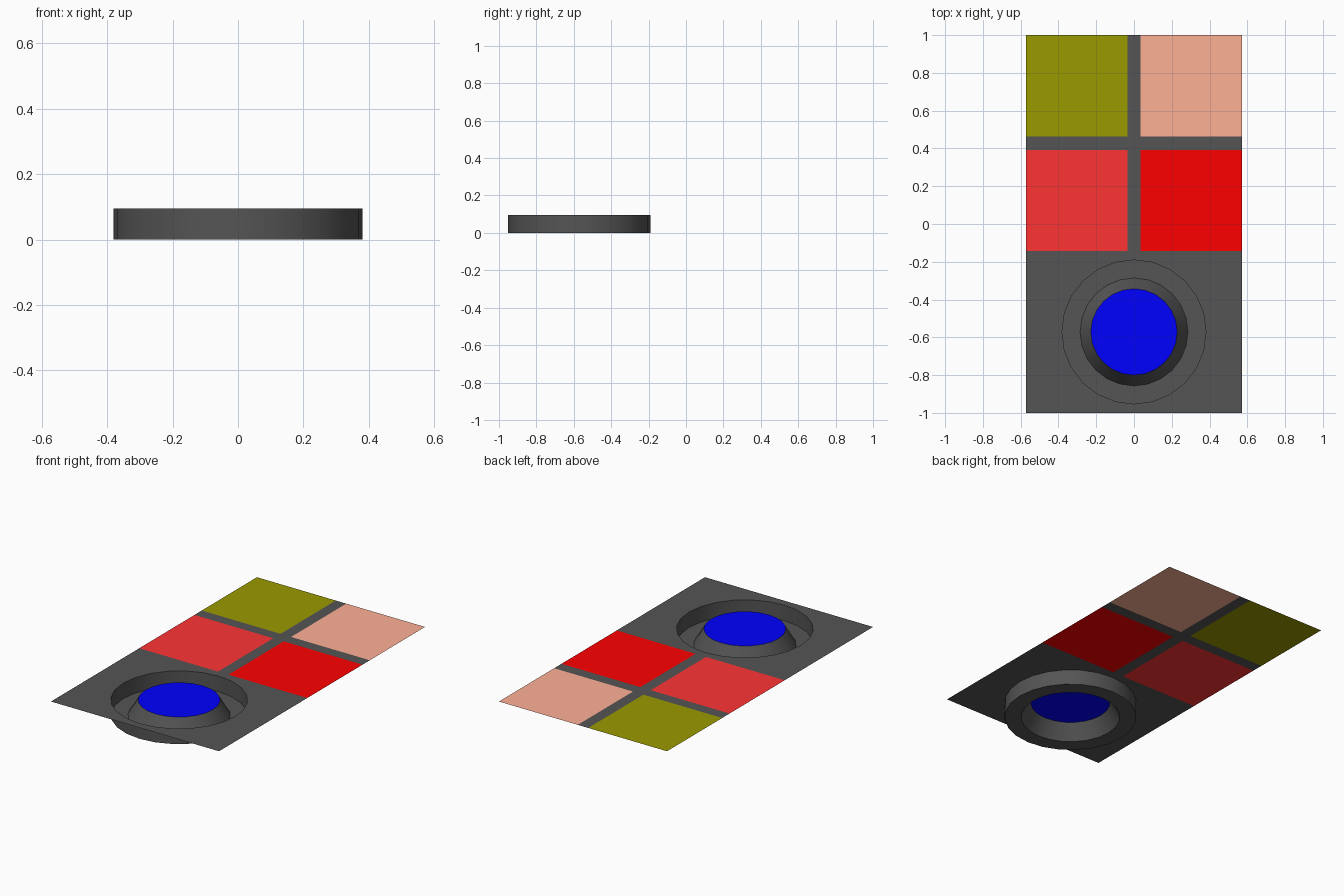
import bpy, bmesh, math

if "Cube" in bpy.data.objects:
    bpy.data.objects.remove(bpy.data.objects["Cube"])

W, TOP = 0.5714, 0.0952       # half width, plate height
GAP = 0.0357                  # half width of the strips between tiles
Y1, Y2, Y3 = -0.1429, 0.3929, 0.4643   # tile row limits
CY, SIDES = -0.5714, 24       # dial centre and roundness
R_OUT, R_FOOT, R_LENS = 0.381, 0.2857, 0.2286


def material(name, color):
    m = bpy.data.materials.new(name)
    m.diffuse_color = (*color, 1)
    m.use_nodes = True
    m.node_tree.nodes["Principled BSDF"].inputs["Base Color"].default_value = m.diffuse_color
    return m


def finish(name, bm, mat, smooth=False):
    me = bpy.data.meshes.new(name)
    bm.to_mesh(me)
    bm.free()
    ob = bpy.data.objects.new(name, me)
    bpy.context.collection.objects.link(ob)
    me.materials.append(mat)
    if smooth:
        bpy.context.view_layer.objects.active = ob
        ob.select_set(True)
        bpy.ops.object.shade_smooth_by_angle(angle=math.radians(30))
        ob.select_set(False)
    return ob


def circle(bm, r, z):
    return [bm.verts.new((r * math.cos(math.tau * i / SIDES),
                          CY + r * math.sin(math.tau * i / SIDES), z)) for i in range(SIDES)]


def rect(bm, x0, x1, y0, y1):
    return [bm.verts.new((x, y, TOP)) for x, y in ((x0, y0), (x1, y0), (x1, y1), (x0, y1))]


def loop_edges(bm, vs):
    return [bm.edges.new((vs[i], vs[(i + 1) % len(vs)])) for i in range(len(vs))]


grey = material("dark_grey", (0.09, 0.09, 0.09))

# Plate: lower square with the round hole, plus the strips between tiles
bm = bmesh.new()
edges = loop_edges(bm, rect(bm, -W, W, -1, Y1)) + loop_edges(bm, circle(bm, R_OUT, TOP))
bmesh.ops.triangle_fill(bm, edges=edges, use_beauty=True, normal=(0, 0, 1))
for strip in ((-GAP, GAP, Y1, 1), (-W, -GAP, Y2, Y3), (GAP, W, Y2, Y3)):
    bm.faces.new(rect(bm, *strip))
for f in bm.faces:
    f.normal_update()
    if f.normal.z < 0:
        f.normal_flip()
finish("plate", bm, grey)

# Four coloured tiles flush with the plate
tiles = {
    "olive_tile": (-W, -GAP, Y3, 1, (0.32, 0.32, 0)),
    "peach_tile": (GAP, W, Y3, 1, (1, 0.44, 0.306)),
    "coral_tile": (-W, -GAP, Y1, Y2, (1, 0.034, 0.034)),
    "red_tile": (GAP, W, Y1, Y2, (1, 0, 0)),
}
for name, (x0, x1, y0, y1, color) in tiles.items():
    bm = bmesh.new()
    bm.faces.new(rect(bm, x0, x1, y0, y1))
    finish(name, bm, material(name, color))

# Recessed dial: wall down, flat floor ring, cone back up to the lens
bm = bmesh.new()
rings = [circle(bm, r, z) for r, z in
         ((R_OUT, TOP), (R_OUT, 0), (R_FOOT, 0), (R_LENS, TOP))]
for a, b in zip(rings, rings[1:]):
    for i in range(SIDES):
        j = (i + 1) % SIDES
        bm.faces.new((a[j], b[j], b[i], a[i]))
finish("dial_recess", bm, grey, smooth=True)

# Blue lens
bm = bmesh.new()
bm.faces.new(circle(bm, R_LENS, TOP))
finish("lens", bm, material("blue", (0, 0, 1)))
